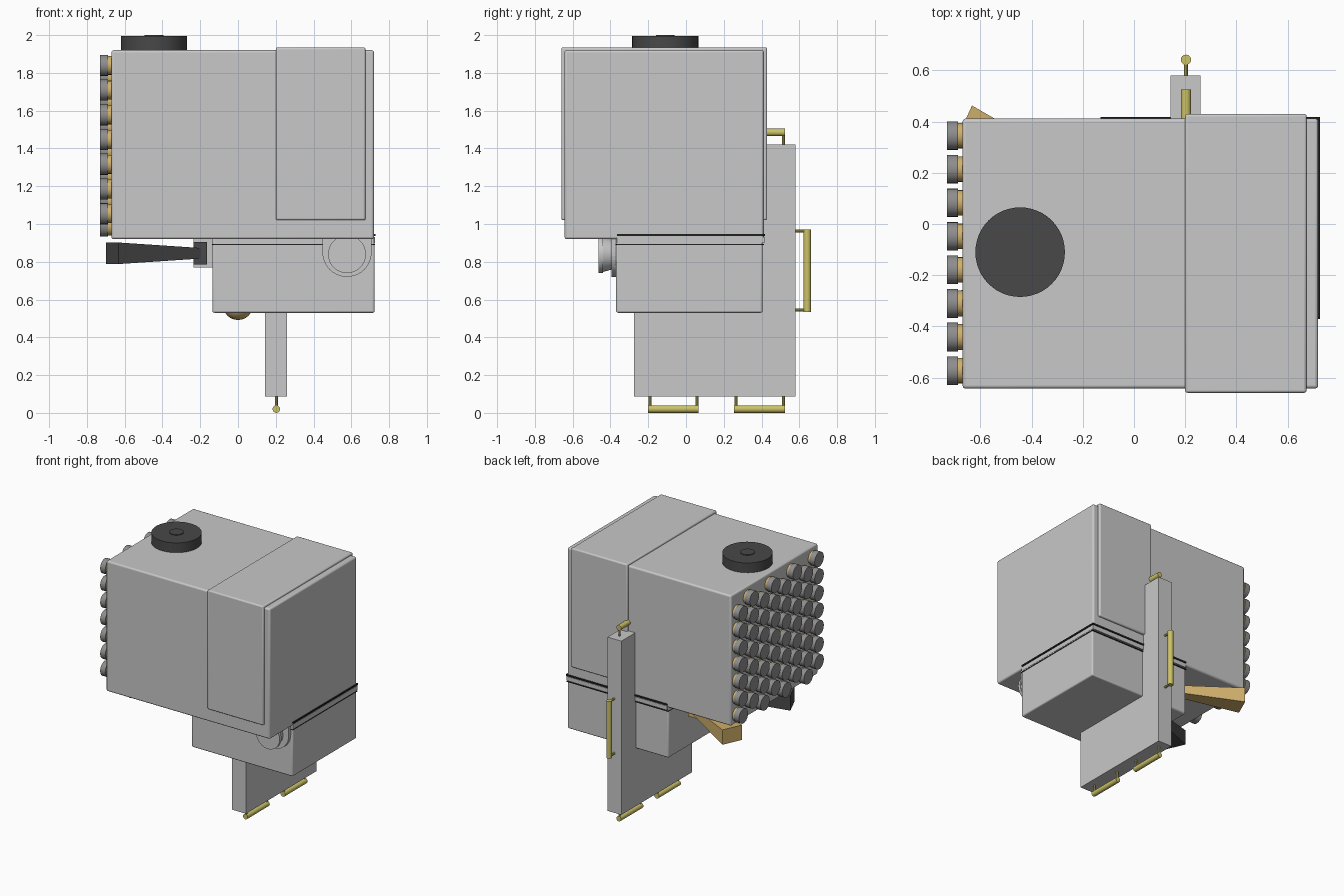
import bpy, bmesh
from math import pi, cos, sin, radians
from mathutils import Vector, Matrix

old = bpy.data.objects.get("Cube")
if old:
    bpy.data.objects.remove(old, do_unlink=True)


def material(name, r, g, b):
    m = bpy.data.materials.new(name)
    m.use_nodes = True
    m.diffuse_color = (r, g, b, 1)
    node = next(n for n in m.node_tree.nodes if n.type == 'BSDF_PRINCIPLED')
    node.inputs["Base Color"].default_value = (r, g, b, 1)
    return m


GREY = material("light grey", .58, .58, .58)
CAP = material("mid grey", .27, .27, .27)
CHARCOAL = material("charcoal", .065, .065, .065)
BLACK = material("black", .015, .015, .015)
TAN = material("tan", .64, .44, .15)
YELLOW = material("yellow", .6, .54, .14)


def finish(name, bm, mat, bevel=0, smooth=False):
    bmesh.ops.recalc_face_normals(bm, faces=bm.faces)
    me = bpy.data.meshes.new(name)
    bm.to_mesh(me)
    bm.free()
    me.materials.append(mat)
    ob = bpy.data.objects.new(name, me)
    bpy.context.collection.objects.link(ob)
    if bevel:
        mod = ob.modifiers.new("edge", 'BEVEL')
        mod.width, mod.segments = bevel, 3
    if smooth or bevel:
        bpy.ops.object.select_all(action='DESELECT')
        ob.select_set(True)
        bpy.context.view_layer.objects.active = ob
        bpy.ops.object.shade_smooth_by_angle(angle=radians(35))
    return ob


def box(name, x, y, z, mat, bevel=0):
    bm = bmesh.new()
    bmesh.ops.create_cube(bm, size=1)
    for v in bm.verts:
        v.co = [lo + (c + .5) * (hi - lo) for c, (lo, hi) in zip(v.co, (x, y, z))]
    return finish(name, bm, mat, bevel)


def rod(name, a, b, r, mat, sides=24, r2=None, bevel=0):
    a, b = Vector(a), Vector(b)
    d = b - a
    bm = bmesh.new()
    turn = d.to_track_quat('Z', 'Y').to_matrix().to_4x4()
    bmesh.ops.create_cone(bm, cap_ends=True, segments=sides, radius1=r,
                          radius2=r if r2 is None else r2, depth=d.length,
                          matrix=Matrix.Translation((a + b) / 2) @ turn)
    return finish(name, bm, mat, bevel, True)


def extrude(name, outline, lo, hi, axis, mat):
    # outline is given in the two axes left over, in x, y, z order
    bm = bmesh.new()
    verts = []
    for p in outline:
        co = list(p)
        co.insert(axis, lo)
        verts.append(bm.verts.new(co))
    face = bm.faces.new(verts)
    ext = bmesh.ops.extrude_face_region(bm, geom=[face])["geom"]
    move = [0, 0, 0]
    move[axis] = hi - lo
    bmesh.ops.translate(bm, vec=move, verts=[v for v in ext if isinstance(v, bmesh.types.BMVert)])
    return finish(name, bm, mat)


# Main housing with the raised wrap and the lower box
box("main_body", (-.67, .72), (-.643, .412), (.92, 1.92), GREY, .012)
box("body_wrap", (.2, .675), (-.66, .43), (1.02, 1.935), GREY, .01)
box("lower_box", (-.135, .723), (-.37, .405), (.53, .93), GREY, .01)

# Seam rails around the top of the lower box
box("seam_rail", (-.13, .725), (-.366, .416), (.9, .932), GREY)
box("seam_upper_strip", (-.13, .727), (-.365, .418), (.936, .948), BLACK)
box("seam_lower_strip", (-.137, .726), (-.372, .412), (.888, .893), BLACK)

# Top dial
rod("top_dial", (-.445, -.11, 1.91), (-.445, -.11, 1.995), .175, CHARCOAL, 48)
rod("dial_centre", (-.445, -.11, 1.98), (-.445, -.11, 2), .05, CHARCOAL, 32)

# Staggered buttons on the side panel
for col in range(8):
    y = -.573 + col * .1312
    for row in range(7):
        z = 1.84 - row * .131 - (col % 2) * .065
        rod("button_base", (-.66, y, z), (-.69, y, z), .05, TAN, 20)
        rod("button_cap", (-.687, y, z), (-.73, y, z), .056, CAP, 20)

# Front lamp in a rounded bracket
cx, cz = .577, .85
arch = [(cx + .13 * cos(pi + pi * i / 20), cz + .13 * sin(pi + pi * i / 20)) for i in range(21)]
extrude("lamp_bracket", arch + [(cx + .13, .925), (cx - .13, .925)], -.395, -.36, 1, GREY)
rod("lamp_neck", (cx, -.37, .84), (cx, -.445, .84), .075, GREY, 32, .095)
rod("lamp_rim", (cx, -.44, .84), (cx, -.462, .84), .1, GREY, 40)


# Pair of flared levers, mirrored about the lower box
def lever(side, mat, label):
    bm = bmesh.new()
    bmesh.ops.create_cube(bm, size=2)
    for v in bm.verts:
        outer = v.co.x > 0
        v.co.y *= .08 if outer else .03
        v.co.z *= .057 if outer else .028
        v.co.x = .5 if outer else 0
    turn = Matrix.Rotation(pi - side * radians(24.2), 4, 'Z')
    bm.transform(Matrix.Translation((-.21, .025 + side * .16, .845)) @ turn)
    finish(label + "_lever", bm, mat)
    mid = .025 + side * .15
    box(label + "_lever_joint", (-.235, -.165), (mid - .035, mid + .035), (.785, .905), mat)
    ys = sorted((.025 + side * .05, .025 + side * .14))
    box(label + "_lever_bracket", (-.235, -.12), ys, (.77, .925), GREY)


lever(1, TAN, "back")
lever(-1, CHARCOAL, "front")

# Dome under the lower box
bm = bmesh.new()
bmesh.ops.create_uvsphere(bm, u_segments=24, v_segments=16, radius=.08,
                          matrix=Matrix.Translation((0, .02, .572)))
finish("under_dome", bm, TAN, smooth=True)

# L-shaped support fin
extrude("support_fin", [(-.275, .087), (.58, .087), (.58, 1.42), (.4, 1.42), (.4, .54), (-.275, .54)],
        .143, .26, 0, GREY)


# Yellow grab handles: a bar with a thin post at each end
def handle(name, a, b, reach):
    a, b, reach = Vector(a), Vector(b), Vector(reach)
    rod(name + "_bar", a, b, .02, YELLOW, 16)
    inset = (b - a).normalized() * .009
    for p in (a + inset, b - inset):
        rod(name + "_post", p, p + reach, .008, YELLOW, 10)


X = .203
handle("front_foot_handle", (X, -.2, .02), (X, .067, .02), (0, 0, .08))
handle("back_foot_handle", (X, .255, .02), (X, .525, .02), (0, 0, .08))
handle("back_handle", (X, .642, .535), (X, .642, .972), (0, -.08, 0))
handle("top_handle", (X, .26, 1.485), (X, .525, 1.485), (0, 0, -.08))
